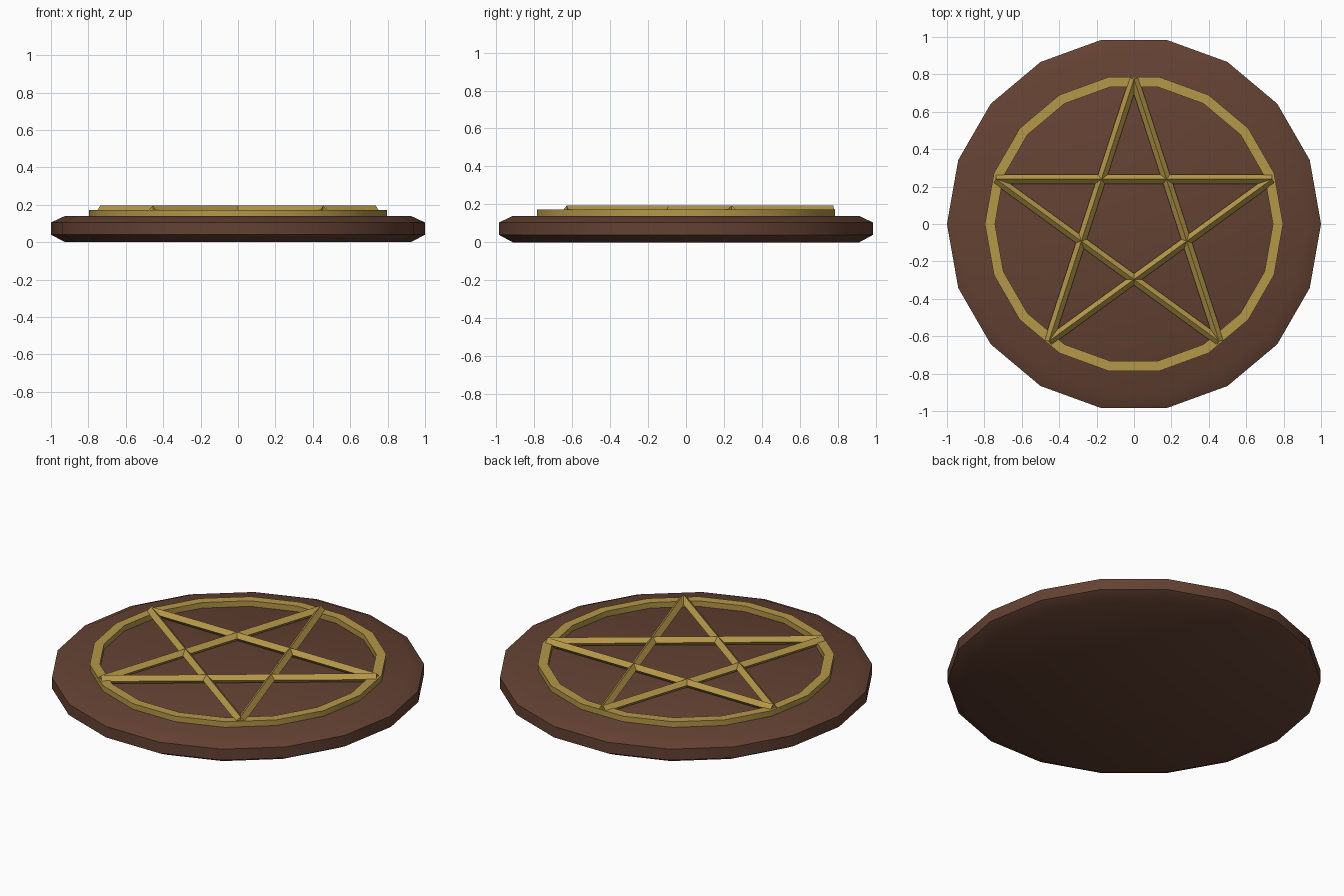
import bpy, bmesh, math
from mathutils import Vector

if "Cube" in bpy.data.objects:
    bpy.data.objects.remove(bpy.data.objects["Cube"])

SIDES = 18


def material(name, rgb):
    m = bpy.data.materials.new(name)
    m.diffuse_color = (*rgb, 1.0)
    m.use_nodes = True
    m.node_tree.nodes["Principled BSDF"].inputs["Base Color"].default_value = m.diffuse_color
    return m


brown = material("dark_wood_brown", (0.127, 0.054, 0.033))
gold = material("antique_gold", (0.46, 0.31, 0.066))


def make_object(name, bm, mat, smooth):
    bmesh.ops.recalc_face_normals(bm, faces=bm.faces)
    me = bpy.data.meshes.new(name)
    bm.to_mesh(me)
    bm.free()
    me.materials.append(mat)
    ob = bpy.data.objects.new(name, me)
    bpy.context.collection.objects.link(ob)
    if smooth:
        bpy.ops.object.select_all(action='DESELECT')
        ob.select_set(True)
        bpy.context.view_layer.objects.active = ob
        bpy.ops.object.shade_smooth_by_angle(angle=math.radians(30))
    return ob


def lathe(name, profile, mat, closed):
    """Revolve (radius, z) points; an open profile gets flat end caps."""
    bm = bmesh.new()
    rings = []
    for r, z in profile:
        rings.append([bm.verts.new((r * math.cos(2 * math.pi * i / SIDES),
                                    r * math.sin(2 * math.pi * i / SIDES), z))
                      for i in range(SIDES)])
    pairs = list(zip(rings, rings[1:]))
    if closed:
        pairs.append((rings[-1], rings[0]))
    else:
        bm.faces.new(rings[0])
        bm.faces.new(rings[-1])
    for a, b in pairs:
        for i in range(SIDES):
            j = (i + 1) % SIDES
            bm.faces.new((a[i], a[j], b[j], b[i]))
    return make_object(name, bm, mat, True)


def diamond_bar(name, start, end, radius, mat):
    """Straight bar with a square section standing on its corner."""
    bm = bmesh.new()
    along = (end - start).normalized()
    up = Vector((0, 0, 1))
    side = along.cross(up)
    corners = [up * radius, side * radius, -up * radius, -side * radius]
    a = [bm.verts.new(start + c) for c in corners]
    b = [bm.verts.new(end + c) for c in corners]
    bm.faces.new(a)
    bm.faces.new(b)
    for i in range(4):
        j = (i + 1) % 4
        bm.faces.new((a[i], a[j], b[j], b[i]))
    return make_object(name, bm, mat, False)


# Bevelled round base
lathe("base_disc", [(0.925, 0), (1, 0.04), (1, 0.105), (0.925, 0.14)], brown, False)

# Raised flat ring
lathe("raised_ring", [(0.743, 0.13), (0.797, 0.13), (0.797, 0.173), (0.743, 0.173)],
      gold, True)

# Five crossing bars forming the star
points = [Vector((0.775 * math.cos(math.radians(90 + 72 * i)),
                  0.775 * math.sin(math.radians(90 + 72 * i)), 0.17)) for i in range(5)]
for i in range(5):
    diamond_bar(f"star_bar_{i + 1}", points[i], points[(i + 2) % 5], 0.025, gold)
